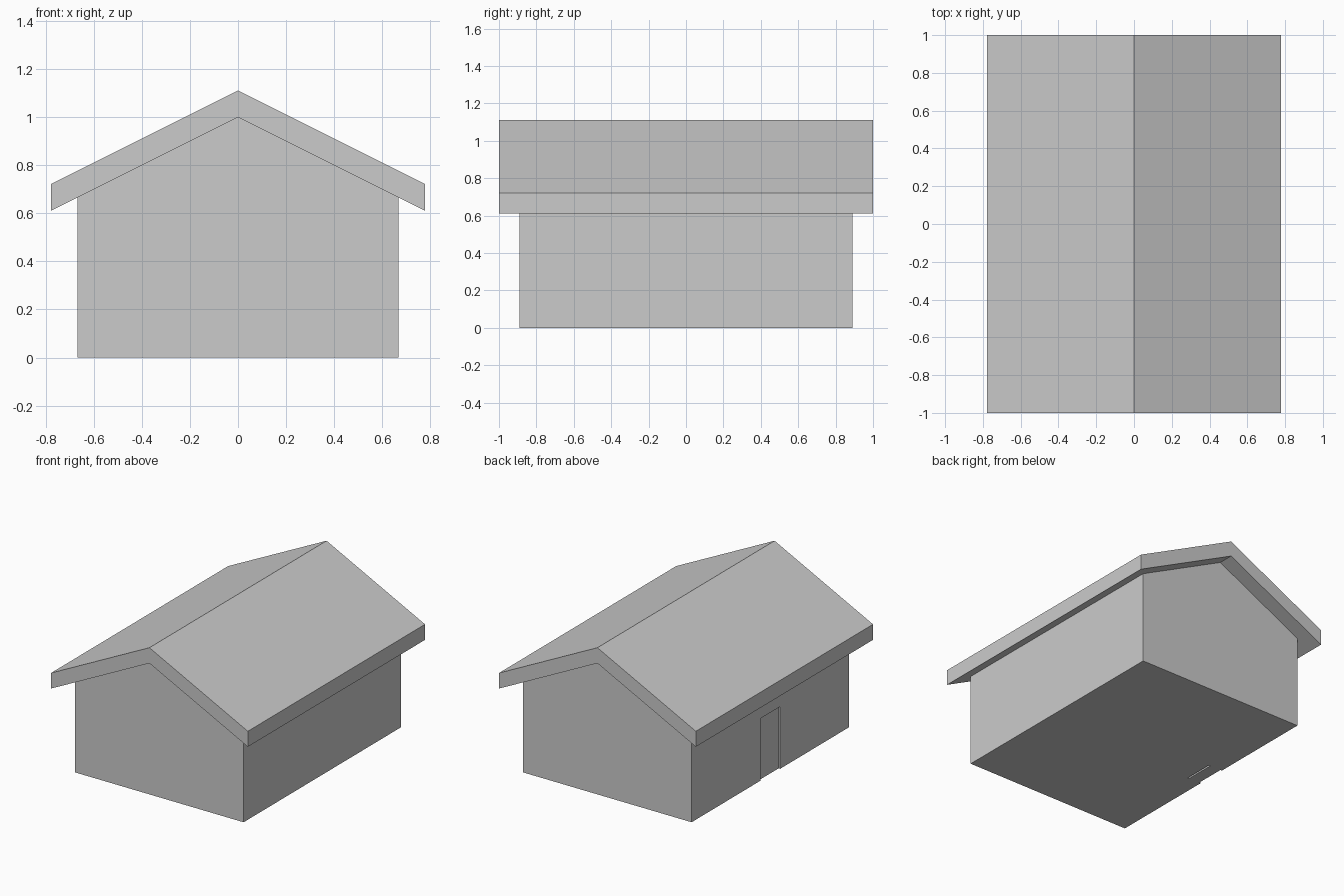
import bpy, bmesh

if "Cube" in bpy.data.objects:
    bpy.data.objects.remove(bpy.data.objects["Cube"])

U = 1 / 9  # the whole model sits on a grid of ninths


def prism(name, profile, half_depth):
    """Extrude an (x, z) profile along y, centred on y = 0."""
    bm = bmesh.new()
    face = bm.faces.new([bm.verts.new((x, -half_depth, z)) for x, z in profile])
    ext = bmesh.ops.extrude_face_region(bm, geom=[face])
    moved = [v for v in ext["geom"] if isinstance(v, bmesh.types.BMVert)]
    bmesh.ops.translate(bm, vec=(0, 2 * half_depth, 0), verts=moved)
    bmesh.ops.recalc_face_normals(bm, faces=bm.faces)
    mesh = bpy.data.meshes.new(name)
    bm.to_mesh(mesh)
    bm.free()
    obj = bpy.data.objects.new(name, mesh)
    bpy.context.collection.objects.link(obj)
    return obj


def box(name, x0, x1, z0, z1, half_depth):
    return prism(name, [(x0, z0), (x1, z0), (x1, z1), (x0, z1)], half_depth)


# Gabled house body
house = prism("house_body", [(-6*U, 0), (6*U, 0), (6*U, 6*U), (0, 9*U), (-6*U, 6*U)], 8*U)

# Overhanging gable roof
prism("roof", [(-7*U, 5.5*U), (0, 9*U), (7*U, 5.5*U),
               (7*U, 6.5*U), (0, 10*U), (-7*U, 6.5*U)], 1.0)

# Doorway cut in the left wall
cutter = box("doorway_cutter", -7*U, -5*U, -U, 4*U, U)
cutter.hide_render = True
cutter.hide_set(True)
cut = house.modifiers.new("doorway", 'BOOLEAN')
cut.operation = 'DIFFERENCE'
cut.solver = 'EXACT'
cut.object = cutter

# Door slab, slightly recessed in the doorway
box("door", -5.89*U, -5.11*U, 0, 4*U, U)
